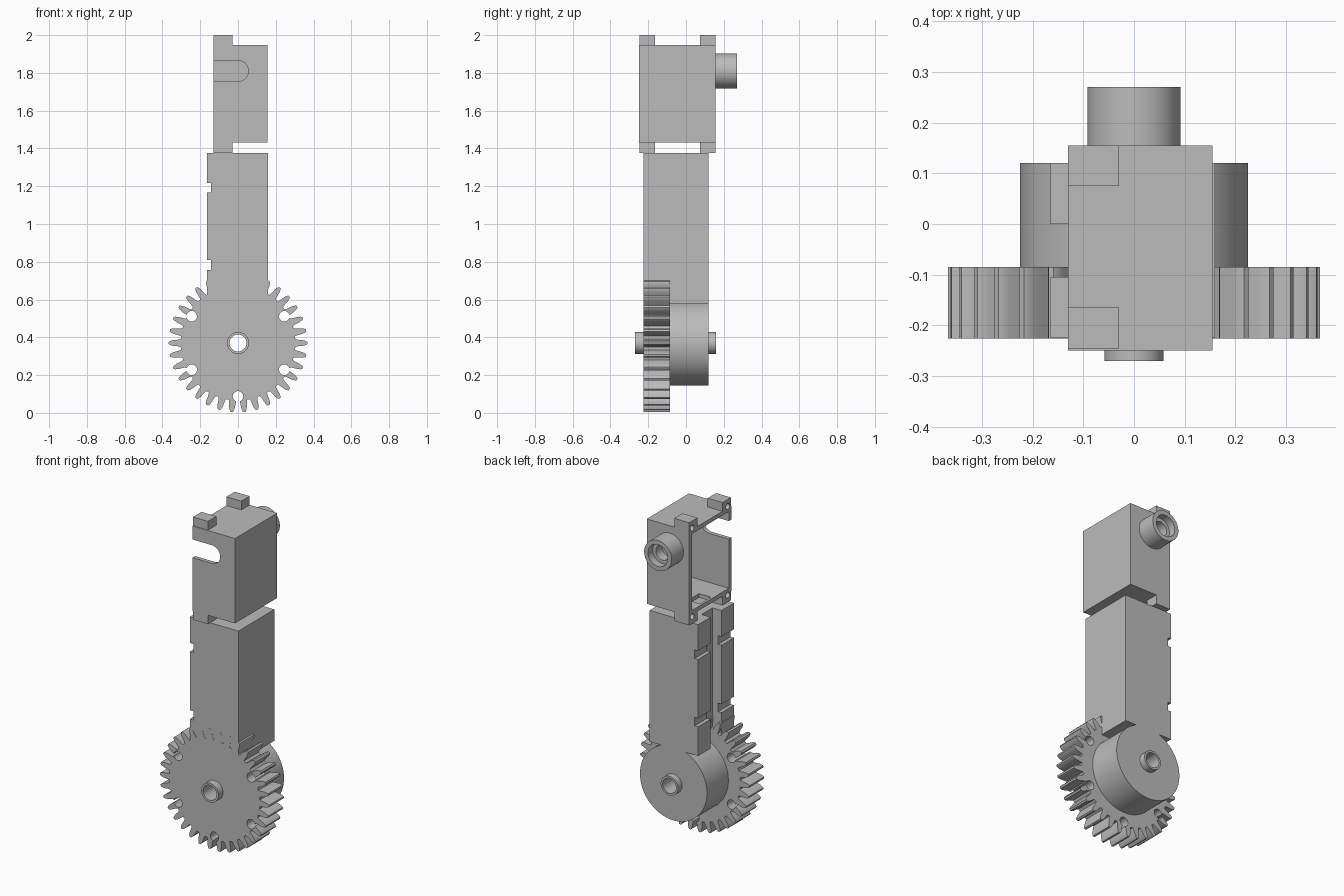
import bpy, bmesh, math
from mathutils import Matrix, Vector

cube = bpy.data.objects.get("Cube")
if cube:
    bpy.data.objects.remove(cube, do_unlink=True)

grey = bpy.data.materials.new("plain_grey")
grey.use_nodes = True
grey.diffuse_color = (0.5, 0.5, 0.5, 1)
grey.node_tree.nodes["Principled BSDF"].inputs["Base Color"].default_value = (0.5, 0.5, 0.5, 1)


def finish(name, bm):
    bmesh.ops.recalc_face_normals(bm, faces=bm.faces)
    mesh = bpy.data.meshes.new(name)
    bm.to_mesh(mesh)
    bm.free()
    mesh.materials.append(grey)
    obj = bpy.data.objects.new(name, mesh)
    bpy.context.collection.objects.link(obj)
    return obj


def box(name, x, y, z):
    bm = bmesh.new()
    bmesh.ops.create_cube(bm, size=1)
    for v in bm.verts:
        v.co = [(a + b) / 2 + c * (b - a) for (a, b), c in zip((x, y, z), v.co)]
    return finish(name, bm)


def rod(name, centre, radius, span, axis="Y", sides=64):
    """Cylinder along x or y; centre gives the other two coordinates."""
    bm = bmesh.new()
    bmesh.ops.create_cone(bm, cap_ends=True, segments=sides, radius1=radius,
                          radius2=radius, depth=span[1] - span[0])
    mid = sum(span) / 2
    turn = Matrix.Rotation(math.pi / 2, 4, "X" if axis == "Y" else "Y")
    place = (centre[0], mid, centre[1]) if axis == "Y" else (mid, *centre)
    bmesh.ops.transform(bm, matrix=Matrix.Translation(place) @ turn, verts=bm.verts)
    return finish(name, bm)


def select(obj):
    bpy.ops.object.select_all(action="DESELECT")
    obj.select_set(True)
    bpy.context.view_layer.objects.active = obj


def combine(obj, others, operation="DIFFERENCE"):
    select(obj)
    for other in others:
        other.hide_render = True
        mod = obj.modifiers.new("combine", "BOOLEAN")
        mod.operation, mod.solver, mod.object = operation, "EXACT", other
        bpy.ops.object.modifier_apply(modifier=mod.name)
        bpy.data.objects.remove(other, do_unlink=True)


def smooth(obj):
    select(obj)
    bpy.ops.object.shade_smooth_by_angle(angle=math.radians(25))


AXIS = (0, 0.37)      # gear centre, x and z
PIVOT = (0, 1.81)     # upper pivot centre, x and z


def bore():
    return rod("bore_cutter", AXIS, 0.045, (-0.4, 0.4))


# Spur gear: each tooth is a mirrored half profile of (radius, fraction of pitch)
TEETH = 34
half = [(0.304, 0.36), (0.32, 0.29), (0.345, 0.23), (0.36, 0.15), (0.367, 0.08)]
tooth = [(r, -f) for r, f in half] + [(r, f) for r, f in reversed(half)]
bm = bmesh.new()
ring = []
for i in range(TEETH):
    for r, f in tooth:
        a = (i + f) * math.tau / TEETH
        ring.append(bm.verts.new((r * math.cos(a), -0.226, AXIS[1] + r * math.sin(a))))
face = bm.faces.new(ring)
side = bmesh.ops.extrude_face_region(bm, geom=[face])
bmesh.ops.translate(bm, vec=(0, 0.141, 0),
                    verts=[g for g in side["geom"] if isinstance(g, bmesh.types.BMVert)])
gear = finish("gear", bm)
holes = [bore()]
for deg in (-30, 30, 150, 210, 270):
    a = math.radians(deg)
    spot = (0.283 * math.cos(a), AXIS[1] + 0.283 * math.sin(a))
    holes.append(rod("hole_cutter", spot, 0.028, (-0.4, 0.2), sides=32))
combine(gear, holes)
smooth(gear)

# Hub drum behind the gear and the hollow axle through both
drum = rod("hub_drum", AXIS, 0.225, (-0.086, 0.12), sides=96)
combine(drum, [bore()])
smooth(drum)
axle = rod("axle_sleeve", AXIS, 0.058, (-0.27, 0.16))
combine(axle, [bore()])
smooth(axle)

# Arm with a long channel and two cross notches on its right side
arm = box("arm", (-0.165, 0.16), (-0.225, 0.12), (0.58, 1.377))
cuts = [box("channel_cutter", (-0.3, -0.105), (-0.105, 0), (0.4, 1.6))]
for z in (0.783, 1.192):
    cuts.append(box("notch_cutter", (-0.3, -0.142), (-0.4, 0.4), (z - 0.026, z + 0.026)))
combine(arm, cuts)

# Open housing: shell, corner lugs, then slot, floor window and screw holes
housing = box("housing", (-0.13, 0.155), (-0.25, 0.155), (1.432, 1.947))
lugs = []
for y in ((-0.246, -0.165), (0.075, 0.155)):
    for z in ((1.377, 1.457), (1.922, 2.0)):
        lugs.append(box("lug", (-0.13, -0.03), y, z))
combine(housing, lugs, "UNION")
cuts = [
    box("cavity_cutter", (-0.3, 0.13), (-0.225, 0.13), (1.457, 1.922)),
    box("slot_cutter", (-0.3, PIVOT[0]), (-0.4, -0.2), (PIVOT[1] - 0.055, PIVOT[1] + 0.055)),
    rod("slot_end_cutter", PIVOT, 0.055, (-0.4, -0.2)),
    box("window_cutter", (-0.115, -0.035), (-0.075, 0.03), (1.38, 1.5)),
]
for y in (-0.216, 0.126):
    for z in (1.42, 1.957):
        cuts.append(rod("screw_cutter", (y, z), 0.018, (-0.3, -0.05), "X", 24))
combine(housing, cuts)
smooth(housing)

# Pivot boss on the back with a stepped blind bore
boss = rod("pivot_boss", PIVOT, 0.092, (0.154, 0.27))
combine(boss, [rod("wide_cutter", PIVOT, 0.066, (0.225, 0.4)),
               rod("narrow_cutter", PIVOT, 0.045, (0.165, 0.4))])
smooth(boss)
